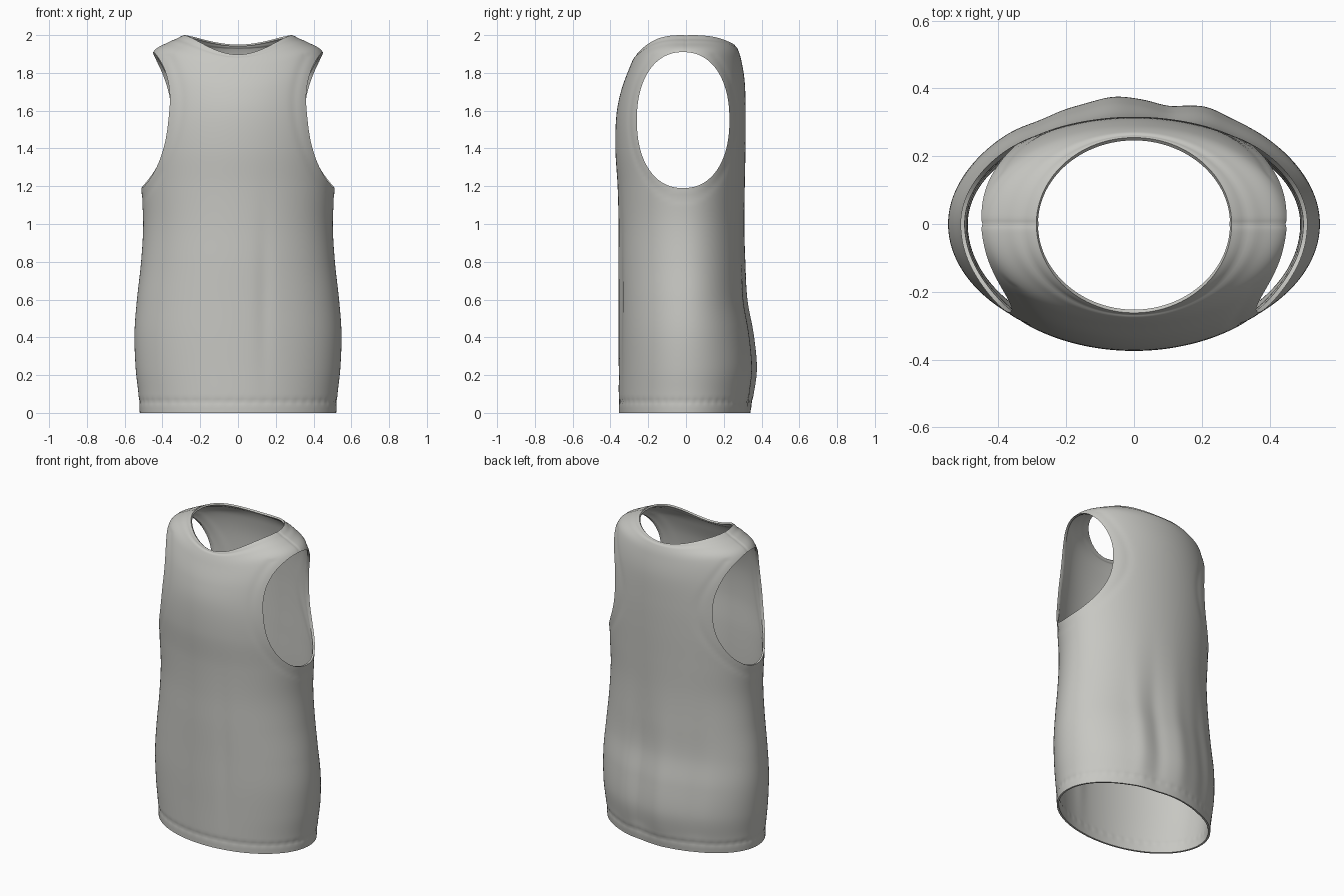
import bpy, bmesh, math
from mathutils import Vector

cube = bpy.data.objects.get("Cube")
if cube:
    bpy.data.objects.remove(cube, do_unlink=True)

SEGMENTS, STEPS = 192, 9
ARM_Y, ARM_Z, ARM_W, ARM_H = -0.015, 1.55, 0.245, 0.36

# Each row: side (x, z), front (depth, z), back (depth, z)
BODY = [(0, .52, .355, .338), (.1, .527, .356, .352), (.24, .542, .356, .366),
        (.42, .548, .357, .348), (.6, .535, .357, .318), (.8, .513, .358, .311),
        (1, .502, .357, .308), (1.2, .512, .362, .311), (1.4, .52, .374, .315),
        (1.58, .515, .368, .316)]
ROWS = [(x, z, f, z, b, z) for z, x, f, b in BODY] + [
    (.49, 1.78, .342, 1.71, .311, 1.75),
    (.45, 1.91, .302, 1.82, .292, 1.87),
    (.37, 1.962, .278, 1.875, .272, 1.93),
    (.288, 2.0, .262, 1.897, .255, 1.95)]


def spline(p0, p1, p2, p3, t):
    return .5 * (2 * p1 + (p2 - p0) * t + (2 * p0 - 5 * p1 + 4 * p2 - p3) * t * t
                 + (3 * p1 - p0 - 3 * p2 + p3) * t ** 3)


def bump(value, centre, width):
    return math.exp(-((value - centre) / width) ** 2)


def arm_point(angle, scale=1):
    c, s = math.cos(angle), math.sin(angle)
    power = .9
    y = ARM_Y + ARM_W * scale * math.copysign(abs(c) ** power, c)
    z = ARM_Z + ARM_H * scale * math.copysign(abs(s) ** power, s)
    return y, z


def material(name, colour):
    mat = bpy.data.materials.new(name)
    mat.use_nodes = True
    mat.diffuse_color = colour
    mat.node_tree.nodes["Principled BSDF"].inputs["Base Color"].default_value = colour
    return mat


def new_object(name, bm):
    mesh = bpy.data.meshes.new(name)
    bm.normal_update()
    bm.to_mesh(mesh)
    bm.free()
    obj = bpy.data.objects.new(name, mesh)
    bpy.context.collection.objects.link(obj)
    return obj


# Smooth profile rows from hem to neckline
profiles = []
for i in range(len(ROWS) - 1):
    a, b, c, d = (ROWS[min(max(i + k, 0), len(ROWS) - 1)] for k in (-1, 0, 1, 2))
    for step in range(STEPS):
        profiles.append([spline(*v, step / STEPS) for v in zip(a, b, c, d)])
profiles.append(list(ROWS[-1]))


def garment_point(row, angle):
    side, side_z, front, front_z, back, back_z = row
    c, s = math.cos(angle), math.sin(angle)
    depth, z = (back, back_z) if s > 0 else (front, front_z)
    weight = abs(s) ** 3
    x, y = side * c, depth * s
    z = side_z * (1 - weight) + z * weight
    # Soft hanging folds across the back and one on the front
    if s > 0:
        fall = bump(z, .35, .45) * s * min(1, z * 4 + .5)
        y += fall * (.012 * bump(x, -.06, .07) - .012 * bump(x, .1, .05)
                     + .01 * bump(x, .22, .05) - .01 * bump(x, -.28, .06))
    else:
        y += .007 * bump(x, .14, .04) * bump(z, .6, .4)
    return Vector((x, y, z))


# Garment shell
bm = bmesh.new()
rings = []
for row in profiles:
    rings.append([bm.verts.new(garment_point(row, math.tau * k / SEGMENTS))
                  for k in range(SEGMENTS)])
for low, high in zip(rings, rings[1:]):
    for k in range(SEGMENTS):
        n = (k + 1) % SEGMENTS
        bm.faces.new((low[k], low[n], high[n], high[k]))
bm.normal_update()

# Pressed seam lines by the hem, neckline, armholes and shoulders
shifts = []
for r, ring in enumerate(rings):
    for k, v in enumerate(ring):
        p = v.co
        reach = math.hypot((p.y - ARM_Y) / ARM_W, (p.z - ARM_Z) / ARM_H)
        seam = bump(reach, 1.16, .04) * .5 if p.z < 1.9 else 0
        seam += bump(p.z, .06, .014) * (.7 + .3 * math.sin(k * 1.7))
        if p.z > 1.8:
            seam += .6 * bump(r, len(rings) - 6, 1.5)
            seam += .6 * bump(p.y, 0, .008)
        shifts.append((v, -v.normal * .005 * seam))
for v, shift in shifts:
    v.co += shift
top = new_object("tank_top", bm)
top.data.materials.append(material("light grey cloth", (.57, .57, .54, 1)))

# Armhole cutter running straight through both sides
bm = bmesh.new()
ends = []
for x in (-1, 1):
    ends.append([bm.verts.new((x, *arm_point(math.tau * k / 96))) for k in range(96)])
bm.faces.new(ends[0])
bm.faces.new(ends[1])
for k in range(96):
    n = (k + 1) % 96
    bm.faces.new((ends[0][k], ends[0][n], ends[1][n], ends[1][k]))
bmesh.ops.recalc_face_normals(bm, faces=bm.faces)
cutter = new_object("armhole_cutter", bm)
cutter.hide_render = True

# Cloth thickness, then the armholes
bpy.ops.object.select_all(action='DESELECT')
bpy.context.view_layer.objects.active = top
top.select_set(True)
solid = top.modifiers.new("cloth_thickness", 'SOLIDIFY')
solid.thickness = .012
solid.offset = -1
cut = top.modifiers.new("armholes", 'BOOLEAN')
cut.operation = 'DIFFERENCE'
cut.solver = 'EXACT'
cut.object = cutter
for name in ("cloth_thickness", "armholes"):
    bpy.ops.object.modifier_apply(modifier=name)
bpy.data.objects.remove(cutter, do_unlink=True)
bpy.ops.object.shade_smooth_by_angle(angle=math.radians(40))
